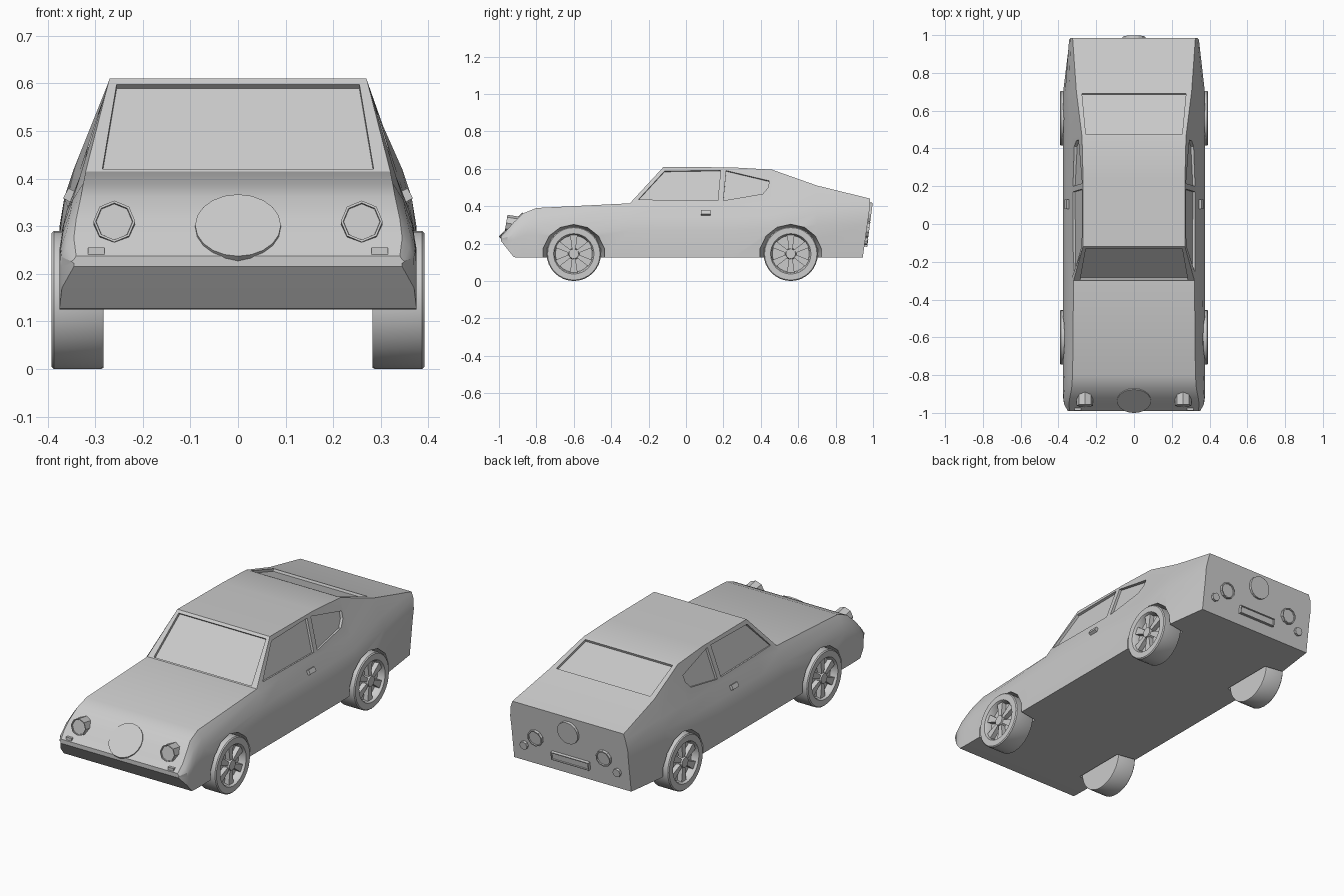
import bpy, bmesh, math
from mathutils import Vector, Matrix

if "Cube" in bpy.data.objects:
    bpy.data.objects.remove(bpy.data.objects["Cube"])


def finish(bm, name, smooth=None):
    bmesh.ops.recalc_face_normals(bm, faces=bm.faces[:])
    me = bpy.data.meshes.new(name)
    bm.to_mesh(me)
    bm.free()
    ob = bpy.data.objects.new(name, me)
    bpy.context.collection.objects.link(ob)
    if smooth:
        shade(ob, smooth)
    return ob


def shade(ob, angle):
    bpy.ops.object.select_all(action='DESELECT')
    ob.select_set(True)
    bpy.context.view_layer.objects.active = ob
    bpy.ops.object.shade_smooth_by_angle(angle=math.radians(angle))


def bridge(bm, rings, closed=True):
    n = len(rings[0])
    for a, b in zip(rings, rings[1:]):
        for i in range(n if closed else n - 1):
            j = (i + 1) % n
            bm.faces.new((a[i], a[j], b[j], b[i]))


def prism(bm, pts, normal, up, down):
    n = Vector(normal).normalized()
    rings = [[bm.verts.new(Vector(p) + n * d) for p in pts] for d in (up, -down)]
    bridge(bm, rings)
    bm.faces.new(rings[0])
    bm.faces.new(rings[1])


def aim(loc, direction):
    return Matrix.Translation(loc) @ Vector(direction).to_track_quat('Z', 'Y').to_matrix().to_4x4()


def disc(name, loc, direction, r, depth, segs, rim=0.0):
    bm = bmesh.new()
    bmesh.ops.create_cone(bm, cap_ends=True, segments=segs, radius1=r, radius2=r,
                          depth=depth, matrix=aim(loc, direction))
    if rim:
        d = Vector(direction)
        bm.normal_update()
        face = max(bm.faces, key=lambda f: f.normal.dot(d))
        bmesh.ops.inset_region(bm, faces=[face], thickness=rim)
        bmesh.ops.inset_region(bm, faces=[face], thickness=0.001, depth=-0.006)
    return finish(bm, name)


def box(name, loc, size, tilt=(0, 0, 0), inset=0.0):
    bm = bmesh.new()
    bmesh.ops.create_cube(bm, size=1)
    bmesh.ops.scale(bm, vec=size, verts=bm.verts)
    if inset:
        bm.normal_update()
        face = max(bm.faces, key=lambda f: f.normal.y)
        bmesh.ops.inset_region(bm, faces=[face], thickness=inset)
        bmesh.ops.inset_region(bm, faces=[face], thickness=0.001, depth=-0.006)
    ob = finish(bm, name)
    ob.location, ob.rotation_euler = loc, tilt
    return ob


# Body: lofted stations (y, z bottom, waist x, waist z, belt x, belt z, top x, top z)
STATIONS = [
    (-.99, .215, .345, .222, .345, .230, .340, .237),
    (-.955, .17, .370, .215, .360, .255, .345, .275),
    (-.92, .127, .375, .22, .360, .29, .340, .315),
    (-.87, .125, .375, .24, .352, .33, .330, .362),
    (-.80, .125, .375, .25, .348, .355, .325, .39),
    (-.30, .125, .375, .27, .335, .395, .320, .415),
    (-.12, .125, .375, .27, .330, .41, .270, .610),
    (.25, .125, .375, .27, .330, .41, .270, .607),
    (.46, .125, .375, .28, .335, .41, .275, .595),
    (.70, .125, .375, .30, .345, .42, .305, .51),
    (.985, .125, .342, .30, .335, .41, .325, .44),
]
bm = bmesh.new()
rings = []
for y, zb, w, zw, xs, zs, xt, zt in STATIONS:
    half = [(w, zb), (w, zw), ((w + xs) / 2 + .005, (zw + zs) / 2), (xs, zs), (xt, zt)]
    ring = half + [(-x, z) for x, z in reversed(half)]
    lean = .14 if y > .9 else 0      # tail panel leans in towards the bottom
    rings.append([bm.verts.new((x, y - lean * max(0, .41 - z), z)) for x, z in ring])
bridge(bm, rings)
bm.faces.new(rings[0])
bm.faces.new(rings[-1])
body = finish(bm, "car_body")

# Cutter: wheel arches and window recesses
AXLES = (-.60, .56)
bm = bmesh.new()
DOOR = [(-.255, .435), (-.115, .587), (.185, .592), (.17, .43)]
QUARTER = [(.20, .43), (.215, .59), (.445, .535), (.44, .50), (.41, .465)]
for s in (1, -1):
    for y in AXLES:
        bmesh.ops.create_cone(bm, cap_ends=True, segments=14, radius1=.15, radius2=.175,
                              depth=.14, matrix=aim((s * .34, y, .135), (s, 0, 0)))
    for outline in (DOOR, QUARTER):
        pts = [(s * (.33 - (z - .41) * .3), y, z) for y, z in outline]
        prism(bm, pts, (s, 0, .3), .03, .013)
prism(bm, [(-.285, -.295, .42), (.285, -.295, .42), (.255, -.131, .598), (-.255, -.131, .598)],
      (0, -.735, .678), .03, .013)
prism(bm, [(-.255, .475, .590), (.255, .475, .590), (.275, .69, .5135), (-.275, .69, .5135)],
      (0, .334, .943), .03, .013)
cutter = finish(bm, "recess_cutter")
cutter.hide_render = True
mod = body.modifiers.new("recesses", 'BOOLEAN')
mod.operation, mod.solver, mod.object = 'DIFFERENCE', 'EXACT', cutter
bpy.context.view_layer.objects.active = body
bpy.ops.object.modifier_apply(modifier=mod.name)
bpy.data.objects.remove(cutter)
shade(body, 28)

# Wheels: lathed tyre and rim, hub and six spokes
PROFILE = [(.10, .283), (.143, .283), (.145, .287), (.145, .387), (.140, .392),
           (.108, .392), (.103, .385), (.098, .355)]
N = 32


def wheel(name, s, y):
    bm = bmesh.new()
    rings = [[bm.verts.new((s * x, r * math.cos(2 * math.pi * i / N), r * math.sin(2 * math.pi * i / N)))
              for i in range(N)] for r, x in PROFILE]
    bridge(bm, rings)
    bm.faces.new(rings[0])
    bm.faces.new(rings[-1])
    bmesh.ops.create_cone(bm, cap_ends=True, segments=12, radius1=.032, radius2=.026,
                          depth=.04, matrix=aim((s * .368, 0, 0), (s, 0, 0)))
    for k in range(6):
        turn = Matrix.Rotation(k * math.pi / 3, 3, 'X')
        pts = [turn @ Vector((s * .38, a, r)) for a, r in
               ((-.009, .02), (.009, .02), (.020, .101), (-.020, .101))]
        prism(bm, pts, (s, 0, 0), 0, .03)
    finish(bm, name, 30).location = (0, y, .145)


for s, side in ((1, "left"), (-1, "right")):
    wheel("front_wheel_" + side, s, AXLES[0])
    wheel("rear_wheel_" + side, s, AXLES[1])
    # Lamps, indicators and door handles
    disc("headlight_" + side, (s * .26, -.917, .303), (0, -1, .16), .044, .09, 8, .005)
    box("indicator_" + side, (s * .298, -.972, .245), (.034, .03, .02))
    disc("tail_light_" + side, (s * .20, .965, .275), (0, 1, -.14), .043, .03, 10, .006)
    disc("reverse_light_" + side, (s * .272, .956, .215), (0, 1, -.14), .022, .03, 8)
    box("door_handle_" + side, (s * .354, .105, .365), (.018, .05, .024), (0, -s * .5, 0))

# Round panels front and rear, number plate holder
disc("front_round_panel", (0, -.931, .295), (0, -.73, .70), .09, .02, 20)
disc("rear_round_panel", (0, .978, .36), (0, 1, -.14), .06, .025, 16)
box("rear_plate", (0, .957, .205), (.22, .03, .042), (-.14, 0, 0), .006)
